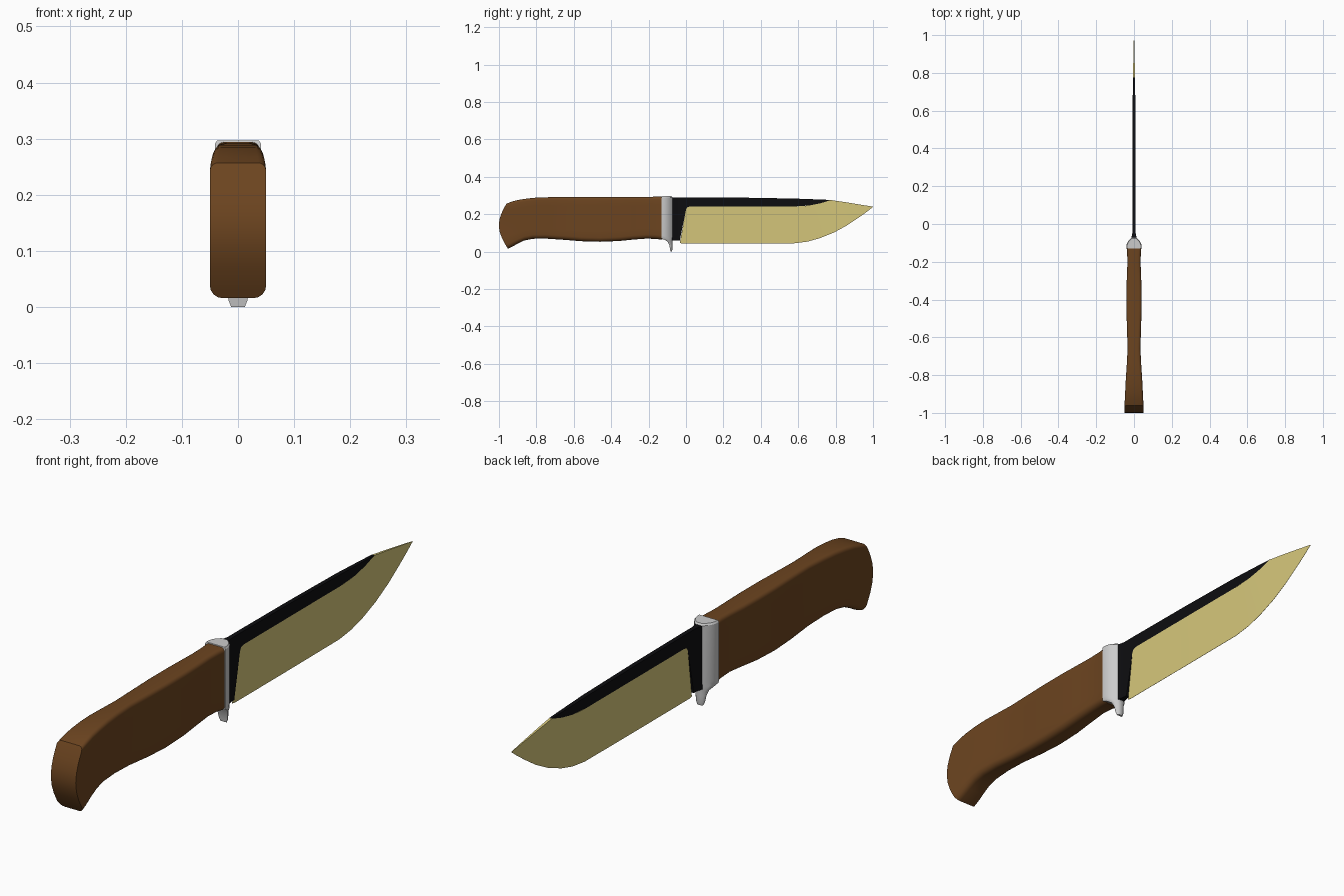
import bpy, bmesh, math


def material(name, rgb):
    m = bpy.data.materials.new(name)
    m.diffuse_color = (*rgb, 1)
    return m


wood = material("wood", (0.15, 0.058, 0.014))
black = material("black_steel", (0.004, 0.004, 0.005))
gold = material("pale_gold", (0.68, 0.58, 0.2))


def loft(name, halves, mat=None, angle=30):
    """Skin a row of half sections (x > 0), each mirrored across x = 0."""
    bm = bmesh.new()
    rings = []
    for half in halves:
        full = half + [(-x, y, z) for x, y, z in reversed(half)]
        rings.append([bm.verts.new(p) for p in full])
    n = len(rings[0])
    for a, b in zip(rings, rings[1:]):
        for i in range(n):
            j = (i + 1) % n
            bm.faces.new((a[i], a[j], b[j], b[i]))
    # end caps made of strips running from side to side
    for r in (rings[0], rings[-1]):
        for i in range(n // 2 - 1):
            bm.faces.new((r[i], r[i + 1], r[n - 2 - i], r[n - 1 - i]))
    bmesh.ops.recalc_face_normals(bm, faces=bm.faces)
    me = bpy.data.meshes.new(name)
    bm.to_mesh(me)
    bm.free()
    ob = bpy.data.objects.new(name, me)
    bpy.context.collection.objects.link(ob)
    if mat:
        me.materials.append(mat)
    bpy.ops.object.select_all(action='DESELECT')
    ob.select_set(True)
    bpy.context.view_layer.objects.active = ob
    bpy.ops.object.shade_smooth_by_angle(angle=math.radians(angle))
    return ob


# Handle: rounded sections from the flared butt to the guard
def handle_section(yt, zt, yb, zb, hw, bow, rt=0.014, rb=0.022):
    h = zt - zb
    steps = [math.pi / 2 * k / 4 for k in range(5)]
    pts = [(hw - rt + rt * math.sin(a), rt - rt * math.cos(a)) for a in steps]
    pts += [(hw, rt + (h - rt - rb) * k / 6) for k in range(1, 6)]
    pts += [(hw - rb + rb * math.cos(a), h - rb + rb * math.sin(a)) for a in steps]
    out = []
    for x, d in pts:
        t = d / h
        out.append((x, yt + (yb - yt) * t - bow * math.sin(math.pi * t), zt - d))
    return out


stations = [  # top y, top z, bottom y, bottom z, half width, bow
    (-0.960, 0.257, -0.952, 0.016, 0.050, 0.045),
    (-0.930, 0.268, -0.930, 0.026, 0.049, 0.030),
    (-0.895, 0.277, -0.900, 0.043, 0.047, 0.015),
    (-0.850, 0.284, -0.865, 0.060, 0.045, 0.005),
    (-0.800, 0.289, -0.820, 0.069, 0.042, 0),
    (-0.740, 0.291, -0.750, 0.070, 0.038, 0),
    (-0.660, 0.292, -0.660, 0.064, 0.034, 0),
    (-0.560, 0.292, -0.560, 0.056, 0.037, 0),
    (-0.460, 0.292, -0.460, 0.053, 0.040, 0),
    (-0.360, 0.292, -0.360, 0.057, 0.040, 0),
    (-0.280, 0.292, -0.280, 0.065, 0.038, 0),
    (-0.210, 0.293, -0.210, 0.070, 0.035, 0),
    (-0.160, 0.294, -0.160, 0.068, 0.036, 0),
    (-0.125, 0.294, -0.125, 0.064, 0.039, 0),
]
loft("handle", [handle_section(*s) for s in stations], wood, 35)


# Guard: domed horizontal sections with a small lug below
def guard_section(z, back, front, hw):
    shape = [(1, 0), (1, 0.22), (0.93, 0.45), (0.75, 0.68), (0.52, 0.87), (0.3, 1)]
    return [(hw * x, back + (front - back) * t, z) for x, t in shape]


guard = [  # z, back y, front y, half width
    (0.297, -0.129, -0.077, 0.037),
    (0.291, -0.131, -0.072, 0.041),
    (0.085, -0.131, -0.072, 0.041),
    (0.070, -0.131, -0.072, 0.039),
    (0.062, -0.112, -0.072, 0.034),
    (0.052, -0.097, -0.072, 0.025),
    (0.035, -0.089, -0.072, 0.020),
    (0.012, -0.085, -0.073, 0.017),
    (0.000, -0.083, -0.075, 0.012),
]
loft("guard", [guard_section(*g) for g in guard])


# Blade parts: each station joins an upper point to a lower point
def blade_section(yu, zu, tu, yl, zl, tl):
    return [(tu, yu, zu), (tl, yl, zl)]


# Dark flat with the spine, running into the ricasso
flat = [  # upper y, z, lower y, z, half thickness
    (-0.085, 0.291, -0.085, 0.061, 0.016),
    (-0.065, 0.291, -0.065, 0.061, 0.012),
    (-0.045, 0.291, -0.045, 0.061, 0.008),
    (-0.033, 0.291, -0.033, 0.061, 0.008),
    (0.000, 0.291, 0.000, 0.225, 0.008),
    (0.006, 0.291, 0.006, 0.237, 0.008),
    (0.020, 0.291, 0.020, 0.242, 0.008),
    (0.300, 0.289, 0.300, 0.242, 0.008),
    (0.580, 0.284, 0.580, 0.242, 0.008),
    (0.660, 0.281, 0.660, 0.247, 0.007),
    (0.720, 0.279, 0.720, 0.259, 0.006),
    (0.775, 0.2765, 0.775, 0.276, 0.005),
]
loft("blade_flat", [blade_section(a, b, t, c, d, t) for a, b, c, d, t in flat], black, 20)

# Pale ground bevel, tapering to the cutting edge and the tip
bevel = [  # grind line y, z, half thickness, edge y, z
    (0.000, 0.225, 0.008, -0.033, 0.047),
    (0.006, 0.237, 0.008, -0.022, 0.044),
    (0.020, 0.242, 0.008, 0.000, 0.044),
    (0.300, 0.242, 0.008, 0.300, 0.044),
    (0.580, 0.242, 0.008, 0.580, 0.045),
    (0.620, 0.244, 0.0075, 0.650, 0.054),
    (0.660, 0.247, 0.007, 0.715, 0.072),
    (0.720, 0.259, 0.006, 0.790, 0.102),
    (0.775, 0.276, 0.005, 0.860, 0.140),
    (0.850, 0.265, 0.004, 0.920, 0.180),
    (0.930, 0.252, 0.0025, 0.965, 0.212),
    (1.000, 0.2405, 0.0005, 1.000, 0.239),
]
loft("blade_bevel", [blade_section(a, b, t, c, d, 0.0004) for a, b, t, c, d in bevel], gold, 20)
